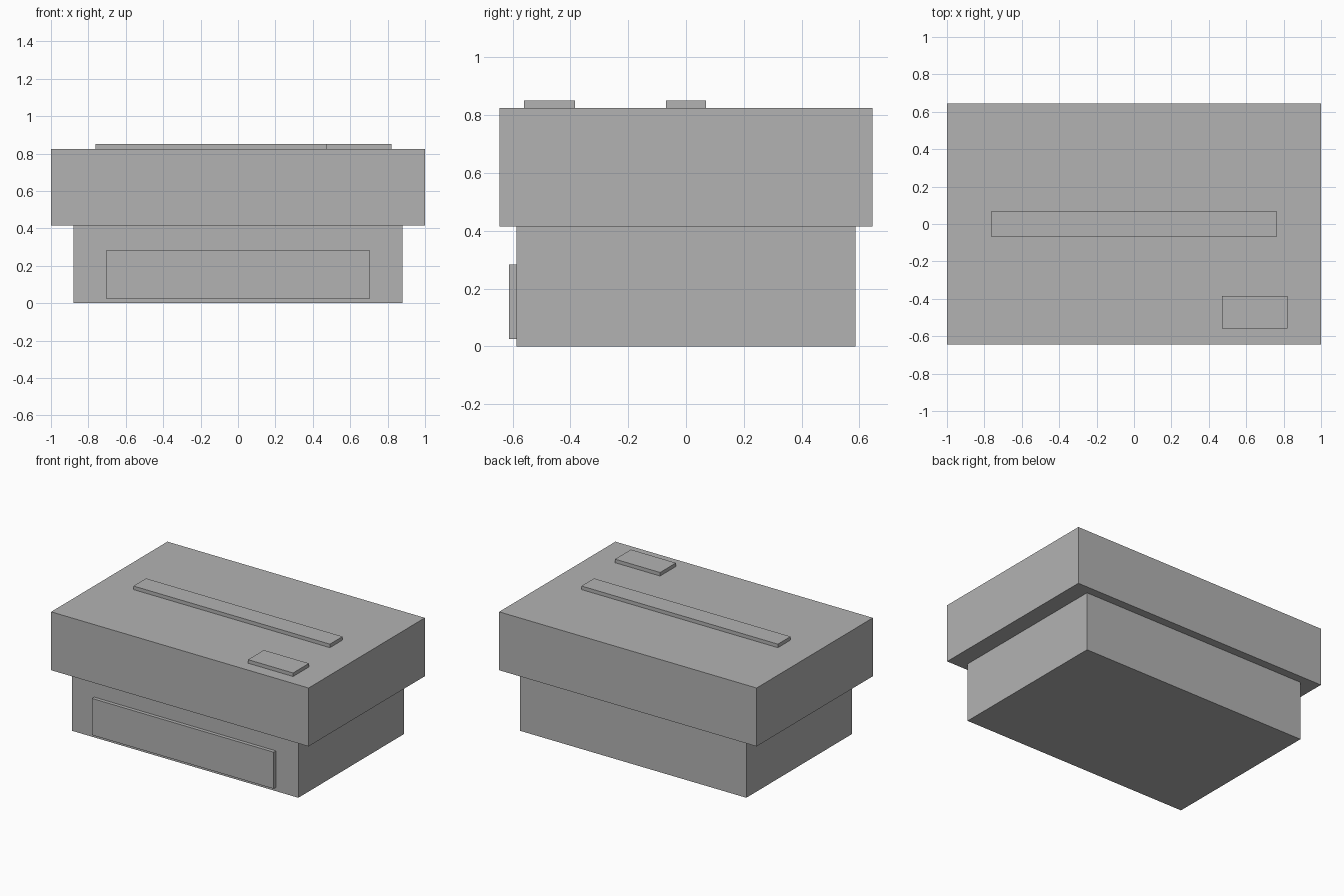
import bpy
import bmesh

if "Cube" in bpy.data.objects:
    bpy.data.objects.remove(bpy.data.objects["Cube"])

# One grey for the whole model
grey = bpy.data.materials.new("plain grey")
grey.diffuse_color = (0.45, 0.45, 0.45, 1.0)
grey.use_nodes = True
grey.node_tree.nodes["Principled BSDF"].inputs["Base Color"].default_value = grey.diffuse_color


def box(name, x, y, z):
    """Box spanning the given (min, max) ranges."""
    bm = bmesh.new()
    bmesh.ops.create_cube(bm, size=1.0)
    for v in bm.verts:
        for i, (lo, hi) in enumerate((x, y, z)):
            v.co[i] = lo if v.co[i] < 0 else hi
    mesh = bpy.data.meshes.new(name)
    bm.to_mesh(mesh)
    bm.free()
    mesh.materials.append(grey)
    obj = bpy.data.objects.new(name, mesh)
    bpy.context.collection.objects.link(obj)
    return obj


# Two stacked housings
box("lower_body", (-0.88, 0.88), (-0.587, 0.587), (0, 0.415))
box("upper_body", (-1, 1), (-0.645, 0.645), (0.415, 0.825))

# Raised details: front tray panel, long top strip, corner control panel
box("front_tray", (-0.705, 0.705), (-0.612, -0.587), (0.026, 0.283))
box("top_strip", (-0.763, 0.763), (-0.07, 0.07), (0.825, 0.85))
box("control_panel", (0.47, 0.82), (-0.56, -0.384), (0.825, 0.85))
